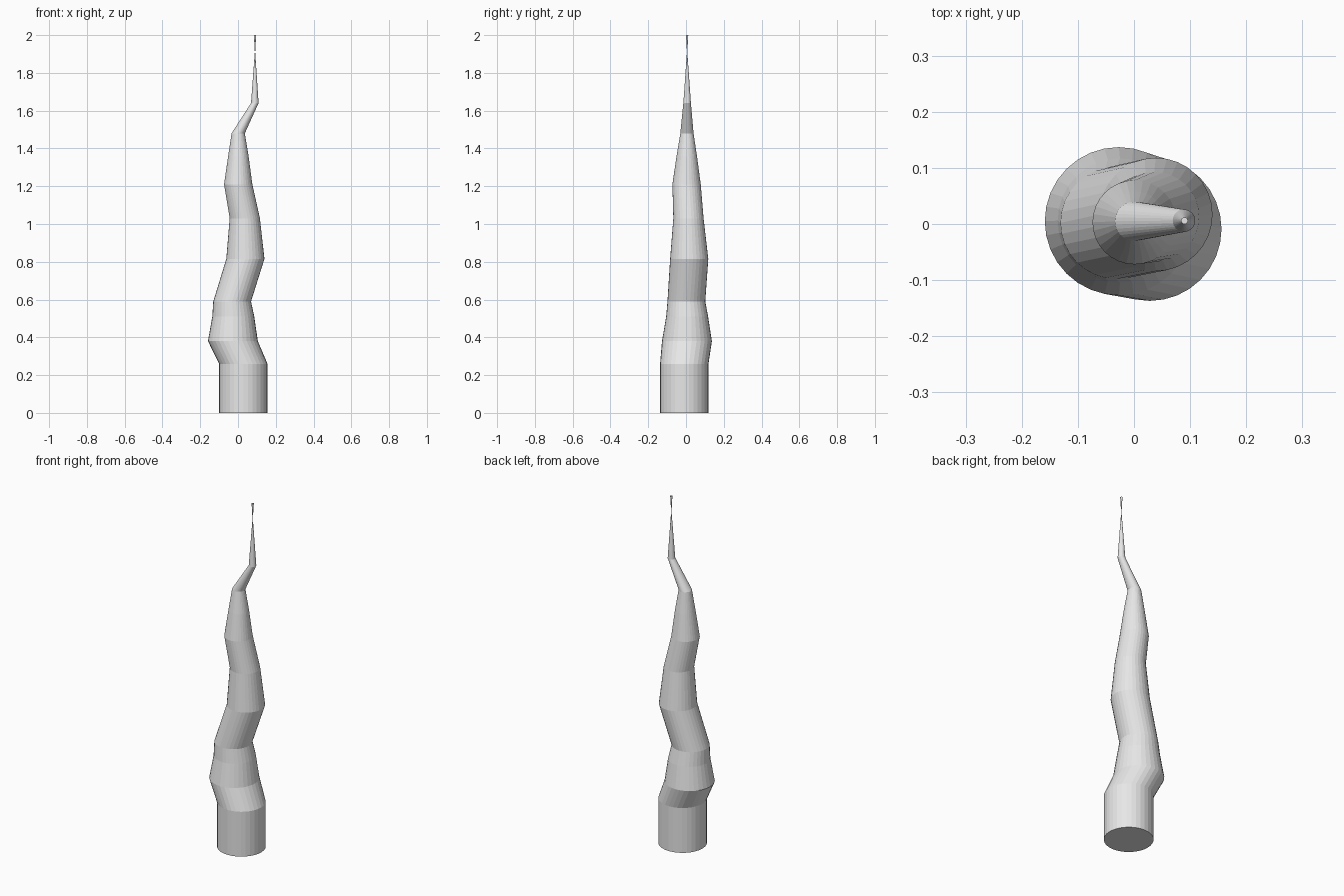
import bpy, bmesh, math

if "Cube" in bpy.data.objects:
    bpy.data.objects.remove(bpy.data.objects["Cube"])

SIDES = 32

# Horizontal rings of the twisted spire: height, centre x, centre y, radius
RINGS = [
    (0.00, 0.028, -0.009, 0.128),
    (0.26, 0.028, -0.009, 0.128),
    (0.38, -0.027, 0.005, 0.132),
    (0.51, -0.025, 0.006, 0.111),
    (0.59, -0.031, 0.002, 0.100),
    (0.815, 0.039, 0.017, 0.101),
    (1.03, 0.036, 0.013, 0.080),
    (1.21, 0.001, 0.003, 0.075),
    (1.36, 0.002, 0.004, 0.054),
    (1.48, 0.001, 0.005, 0.035),
    (1.64, 0.089, 0.006, 0.020),
    (1.91, 0.090, 0.006, 0.001),
    (2.00, 0.090, 0.006, 0.006),
]

grey = bpy.data.materials.new("light grey")
grey.diffuse_color = (0.8, 0.8, 0.8, 1)
grey.use_nodes = True
grey.node_tree.nodes["Principled BSDF"].inputs["Base Color"].default_value = grey.diffuse_color

# Loft the rings into one faceted, capped body
bm = bmesh.new()
loops = []
for z, cx, cy, r in RINGS:
    angles = [2 * math.pi * i / SIDES for i in range(SIDES)]
    loops.append([bm.verts.new((cx + r * math.cos(a), cy + r * math.sin(a), z))
                  for a in angles])
for low, high in zip(loops, loops[1:]):
    for i in range(SIDES):
        j = (i + 1) % SIDES
        bm.faces.new((low[i], low[j], high[j], high[i]))
bm.faces.new(loops[0][::-1])   # base cap
bm.faces.new(loops[-1])        # tip cap

mesh = bpy.data.meshes.new("twisted_spire")
bm.to_mesh(mesh)
bm.free()
mesh.materials.append(grey)
spire = bpy.data.objects.new("twisted_spire", mesh)
bpy.context.collection.objects.link(spire)
